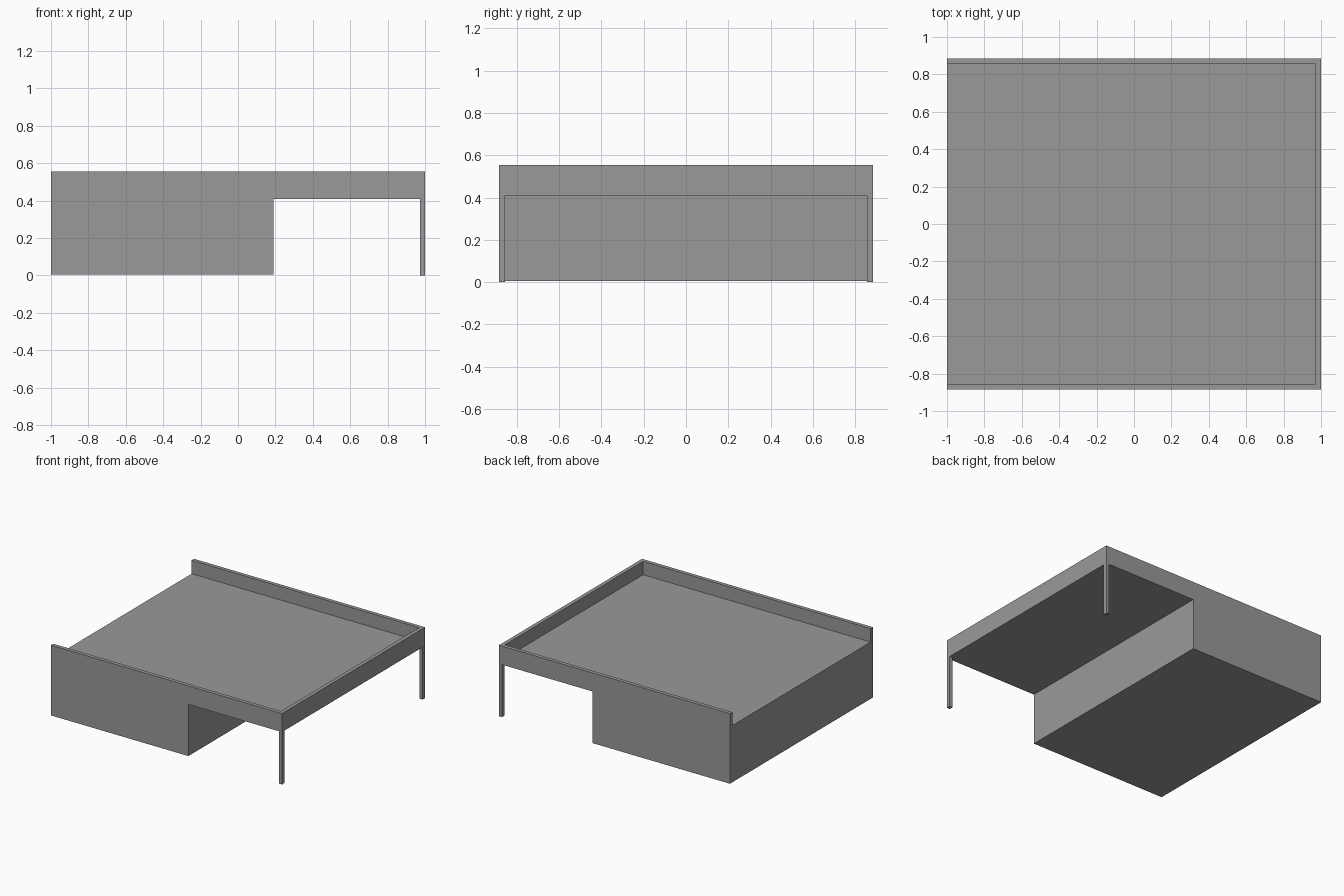
import bpy
import bmesh
from mathutils import Vector

cube = bpy.data.objects.get("Cube")
if cube:
    bpy.data.objects.remove(cube, do_unlink=True)

# Main sizes
HALF_X, HALF_Y = 1.0, 0.885
TOP, DECK, UNDERSIDE, BASE = 0.555, 0.45, 0.41, 0.006
BLOCK_END = 0.19
WALL = 0.03

grey = bpy.data.materials.new("plain_grey")
grey.use_nodes = True
colour = (0.32, 0.32, 0.32, 1.0)
grey.diffuse_color = colour
grey.node_tree.nodes["Principled BSDF"].inputs["Base Color"].default_value = colour


def prism(name, profile, y0, y1):
    """Extrude an x-z profile along y."""
    bm = bmesh.new()
    face = bm.faces.new([bm.verts.new((x, y0, z)) for x, z in profile])
    grown = bmesh.ops.extrude_face_region(bm, geom=[face])["geom"]
    verts = [v for v in grown if isinstance(v, bmesh.types.BMVert)]
    bmesh.ops.translate(bm, verts=verts, vec=Vector((0, y1 - y0, 0)))
    bmesh.ops.recalc_face_normals(bm, faces=bm.faces)
    mesh = bpy.data.meshes.new(name)
    bm.to_mesh(mesh)
    bm.free()
    mesh.materials.append(grey)
    obj = bpy.data.objects.new(name, mesh)
    bpy.context.collection.objects.link(obj)
    return obj


def rect(x0, x1, z0, z1):
    return [(x0, z0), (x1, z0), (x1, z1), (x0, z1)]


# Solid block with the overhanging roof slab
body = prism("block_and_roof", [
    (-HALF_X, BASE), (BLOCK_END, BASE), (BLOCK_END, UNDERSIDE),
    (HALF_X, UNDERSIDE), (HALF_X, TOP), (-HALF_X, TOP)], -HALF_Y, HALF_Y)

# Roof recess, open on one end, leaving a parapet on three sides
cutter = prism("recess_cutter", rect(-HALF_X - 0.2, HALF_X - WALL, DECK, TOP + 0.2),
               -HALF_Y + WALL, HALF_Y - WALL)
cutter.hide_render = True
cut = body.modifiers.new("recess", "BOOLEAN")
cut.operation = "DIFFERENCE"
cut.solver = "EXACT"
cut.object = cutter
bpy.context.view_layer.objects.active = body
bpy.ops.object.modifier_apply(modifier=cut.name)
bpy.data.objects.remove(cutter, do_unlink=True)

# Two corner posts under the overhang
for name, side in (("front_post", -1), ("back_post", 1)):
    y0, y1 = sorted((side * HALF_Y, side * (HALF_Y - WALL)))
    prism(name, rect(HALF_X - WALL + 0.004, HALF_X, 0, UNDERSIDE), y0, y1)
